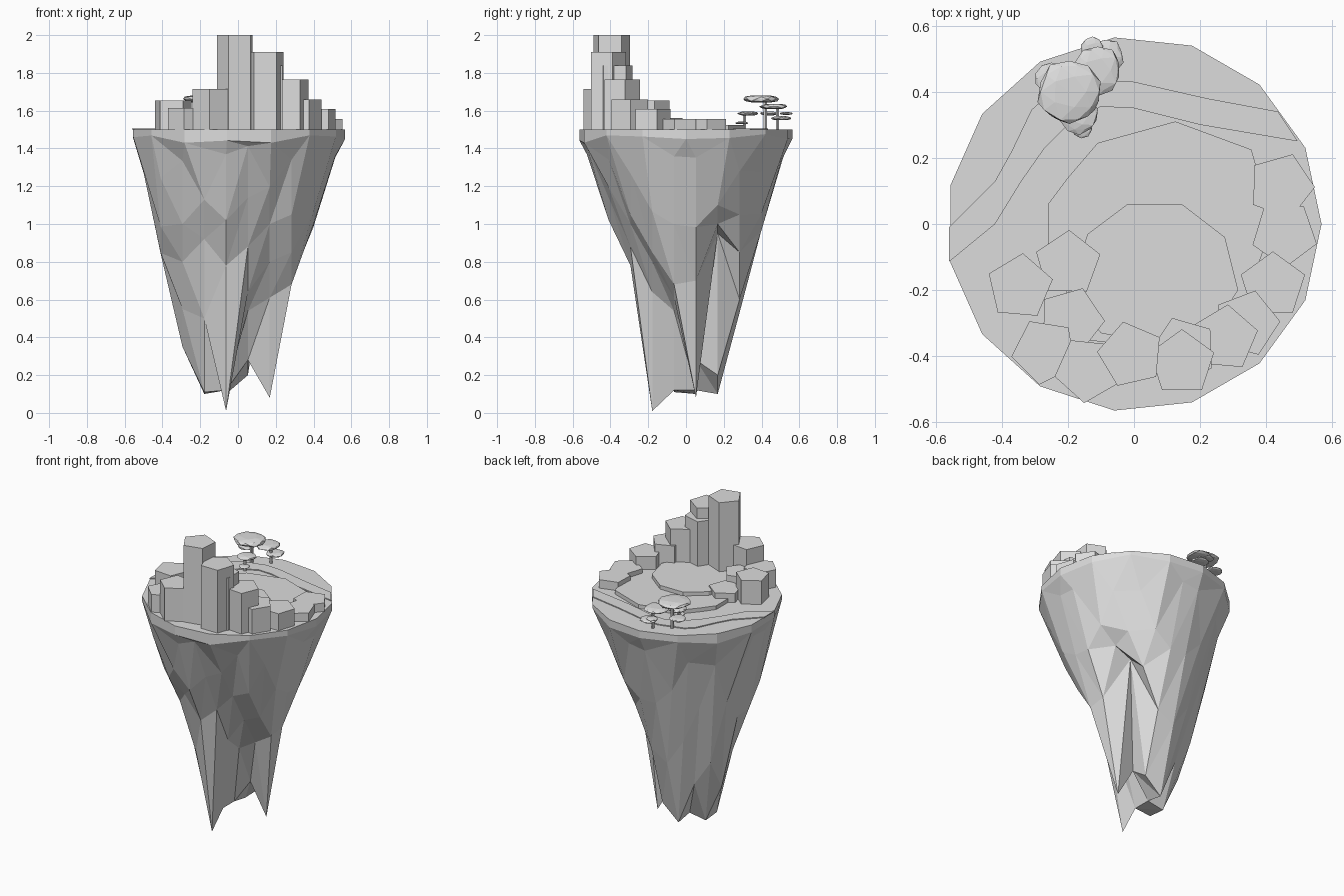
import bpy, bmesh, math, random
from mathutils import Vector
from mathutils.geometry import delaunay_2d_cdt

random.seed(11)
if "Cube" in bpy.data.objects:
    bpy.data.objects.remove(bpy.data.objects["Cube"], do_unlink=True)

GREY = (0.72, 0.72, 0.72, 1)
stone = bpy.data.materials.new("light_grey_stone")
stone.use_nodes = True
stone.diffuse_color = GREY
stone.node_tree.nodes["Principled BSDF"].inputs["Base Color"].default_value = GREY

TOP = 1.5


def finish(bm, name):
    bmesh.ops.recalc_face_normals(bm, faces=bm.faces)
    mesh = bpy.data.meshes.new(name)
    bm.to_mesh(mesh)
    bm.free()
    mesh.materials.append(stone)
    obj = bpy.data.objects.new(name, mesh)
    bpy.context.collection.objects.link(obj)
    return obj


def prism(name, outline, z0, z1):
    """Vertical solid from a flat outline."""
    bm = bmesh.new()
    face = bm.faces.new([bm.verts.new((x, y, z0)) for x, y in outline])
    up = bmesh.ops.extrude_face_region(bm, geom=[face], use_keep_orig=True)["geom"]
    bmesh.ops.translate(bm, vec=(0, 0, z1 - z0),
                        verts=[v for v in up if isinstance(v, bmesh.types.BMVert)])
    return finish(bm, name)


def ring(count, radius, turn=0, cx=0, cy=0):
    steps = [math.radians(turn) + math.tau * i / count for i in range(count)]
    return [(cx + radius * math.cos(a), cy + radius * math.sin(a)) for a in steps]


# Rock: jagged underside on a square grid, hung from a fifteen-sided rim
DEPTHS = [
    [1.0, 0.92, 0.78, 0.88, 1.0, 1.05],
    [0.8, 0.5, 0.01, 0.64, 0.8, 0.85],
    [0.55, 0.11, 0.12, 0.54, 0.61, 0.68],
    [0.35, 0.1, 0.12, 0.28, 0.08, 0.7],
    [0.55, 0.38, 0.1, 0.2, 0.95, 1.0],
    [0.95, 0.7, 0.53, 0.6, 0.85, 1.05],
]
points = [(x, y, 1.45 + random.uniform(-0.025, 0.03)) for x, y in ring(15, 0.567)]
index = {}
for j in range(10):
    for i in range(10):
        x, y = -0.525 + 0.1155 * i, -0.525 + 0.1155 * j
        r = math.hypot(x, y)
        if r > 0.535:
            continue
        if 2 <= i <= 7 and 2 <= j <= 7:
            z = DEPTHS[j - 2][i - 2]
        else:
            z = 1.0 + (r - 0.41) * 3.3 + random.uniform(-0.025, 0.025)
            if i == 1:
                z -= 0.17 * (0.54 - r) / 0.13
            elif j == 1 and i > 4:
                z += 0.15 * (0.54 - r) / 0.13
        index[i, j] = len(points)
        points.append((x, y, z))

# Ridges run one way across each grid square, except at the two clefts
CLEFTS = {(3, 3), (5, 5)}
ridges = []
for i, j in index:
    a, b = ((i, j), (i + 1, j + 1)) if (i, j) in CLEFTS else ((i + 1, j), (i, j + 1))
    if a in index and b in index:
        ridges.append((index[a], index[b]))

flat = delaunay_2d_cdt([Vector(p[:2]) for p in points], ridges, [], 0, 1e-5)
bm = bmesh.new()
verts = [bm.verts.new((*co, points[src[0]][2])) for co, src in zip(flat[0], flat[3])]
for tri in flat[2]:
    bm.faces.new([verts[k] for k in tri])
rim = [e for e in bm.edges if e.is_boundary]
wall = bmesh.ops.extrude_edge_only(bm, edges=rim)["geom"]
for v in wall:
    if isinstance(v, bmesh.types.BMVert):
        v.co.z = TOP
bmesh.ops.contextual_create(bm, geom=[e for e in wall if isinstance(e, bmesh.types.BMEdge)])
finish(bm, "floating_rock")

# Winding path across the ground
outer = [(-0.56, -0.01), (-0.42, 0.13), (-0.37, 0.22), (-0.31, 0.345), (-0.26, 0.39),
         (-0.1, 0.435), (0, 0.43), (0.22, 0.38), (0.435, 0.34)]
inner = [(-0.56, -0.115), (-0.42, 0), (-0.34, 0.13), (-0.27, 0.23), (-0.2, 0.3),
         (-0.1, 0.355), (0, 0.35), (0.2, 0.3), (0.495, 0.25)]
prism("winding_path", outer + inner[::-1], TOP, TOP + 0.006)

# Two stepped terraces
prism("lower_terrace", [(-0.26, -0.06), (-0.26, 0.06), (-0.2, 0.14), (-0.11, 0.245),
                        (0.125, 0.31), (0.355, 0.225), (0.42, 0), (0.33, -0.25),
                        (0.1, -0.38), (-0.15, -0.35)], TOP, 1.525)
prism("upper_terrace", [(-0.14, -0.03), (-0.02, 0.06), (0.145, 0.06), (0.275, -0.04),
                        (0.315, -0.2), (0.25, -0.3), (0.05, -0.36), (-0.1, -0.33),
                        (-0.2, -0.2)], TOP, 1.55)

# Five-sided stone columns: x, y, top height, turn
COLUMNS = [
    (-0.345, -0.19, 1.655, 85), (-0.2, -0.12, 1.56, 88), (-0.19, -0.29, 1.6, 70),
    (-0.27, -0.385, 1.615, 45), (-0.14, -0.44, 1.715, 120), (-0.01, -0.395, 2.0, 175),
    (0.145, -0.42, 1.91, 90), (0.15, -0.38, 1.84, 110), (0.275, -0.345, 1.765, 85),
    (0.34, -0.3, 1.66, 75), (0.42, -0.185, 1.61, 90), (0.455, -0.03, 1.555, 55),
    (0.445, 0.115, 1.555, 70),
]
for x, y, z, turn in COLUMNS:
    prism("stone_column", ring(5, 0.102, turn, x, y), TOP, z)


# Flat-crowned trees: trunks and uneven faceted leaf pads
def leaf_pad(x, y, z, r):
    bm = bmesh.new()
    bmesh.ops.create_icosphere(bm, subdivisions=2, radius=r)
    for v in bm.verts:
        v.co *= random.uniform(0.9, 1.06)
        v.co.z = max(-0.8 * r, min(0.8 * r, v.co.z)) * 0.24
    bmesh.ops.translate(bm, vec=(x, y, z), verts=bm.verts)
    finish(bm, "leaf_pad")


for x, y, z in [(-0.195, 0.42, 1.66), (-0.1, 0.485, 1.62), (-0.165, 0.31, 1.58)]:
    prism("tree_trunk", ring(6, 0.01, 0, x, y), TOP, z)
for pad in [(-0.195, 0.4, 1.662, 0.1), (-0.165, 0.33, 1.585, 0.058), (-0.11, 0.465, 1.622, 0.075),
            (-0.085, 0.505, 1.56, 0.055), (-0.16, 0.295, 1.535, 0.035), (-0.25, 0.44, 1.585, 0.05),
            (-0.125, 0.53, 1.585, 0.035)]:
    leaf_pad(*pad)
